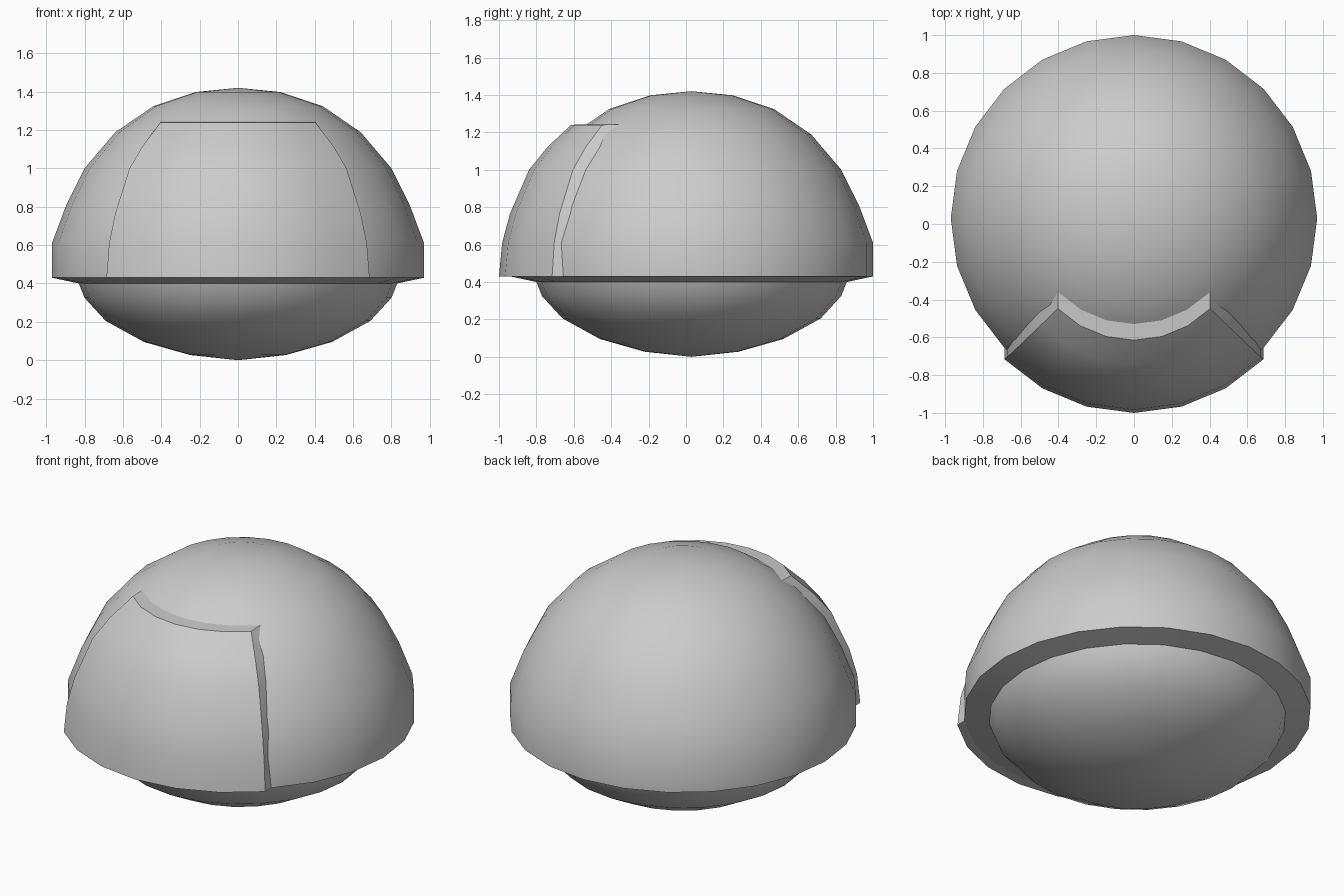
import bpy, bmesh, math

if "Cube" in bpy.data.objects:
    bpy.data.objects.remove(bpy.data.objects["Cube"])

CY = 0.03      # centre of the round body
SEGS = 24


def finish(bm, name, angle):
    bmesh.ops.remove_doubles(bm, verts=bm.verts, dist=1e-4)
    bmesh.ops.recalc_face_normals(bm, faces=bm.faces)
    me = bpy.data.meshes.new(name)
    bm.to_mesh(me)
    bm.free()
    ob = bpy.data.objects.new(name, me)
    bpy.context.collection.objects.link(ob)
    bpy.ops.object.select_all(action='DESELECT')
    ob.select_set(True)
    bpy.context.view_layer.objects.active = ob
    bpy.ops.object.shade_smooth_by_angle(angle=math.radians(angle))
    return ob


def lathe(name, profile):
    bm = bmesh.new()
    vs = [bm.verts.new((0, CY - r, z)) for r, z in profile]
    es = [bm.edges.new(p) for p in zip(vs, vs[1:])]
    bmesh.ops.spin(bm, geom=vs + es, cent=(0, CY, 0), axis=(0, 0, 1),
                   angle=math.tau, steps=SEGS)
    return finish(bm, name, 35)


# dome with its bevelled rim underneath
lathe("dome", [(0, 1.42), (0.22, 1.398), (0.44, 1.325), (0.64, 1.188), (0.80, 1.0),
               (0.895, 0.81), (0.97, 0.61), (0.97, 0.43), (0.83, 0.40)])

# shallow bowl below the rim
lathe("lower_bowl", [(0.83, 0.40), (0.80, 0.325), (0.69, 0.205), (0.49, 0.095),
                     (0.25, 0.027), (0, 0)])

# raised front panel: a 90 degree patch of the dome pushed straight forward
panel = [(0.97, 0.43), (0.95, 0.61), (0.905, 0.765), (0.80, 1.0), (0.70, 1.12), (0.57, 1.24)]
N = 6
bm = bmesh.new()


def layer(front):
    rows = []
    for k, (r, z) in enumerate(panel):
        push = 0.06 + 0.003 * k if front else -0.03
        dz = 0 if front or k < len(panel) - 1 else 0.004
        rows.append([bm.verts.new((r * math.sin(a), CY - r * math.cos(a) - push, z + dz))
                     for a in (math.radians(-45 + 90 * i / N) for i in range(N + 1))])
    for lo, hi in zip(rows, rows[1:]):
        for i in range(N):
            bm.faces.new((lo[i], lo[i + 1], hi[i + 1], hi[i]))


layer(True)
layer(False)
bmesh.ops.bridge_loops(bm, edges=[e for e in bm.edges if e.is_boundary])
finish(bm, "front_panel", 35)
